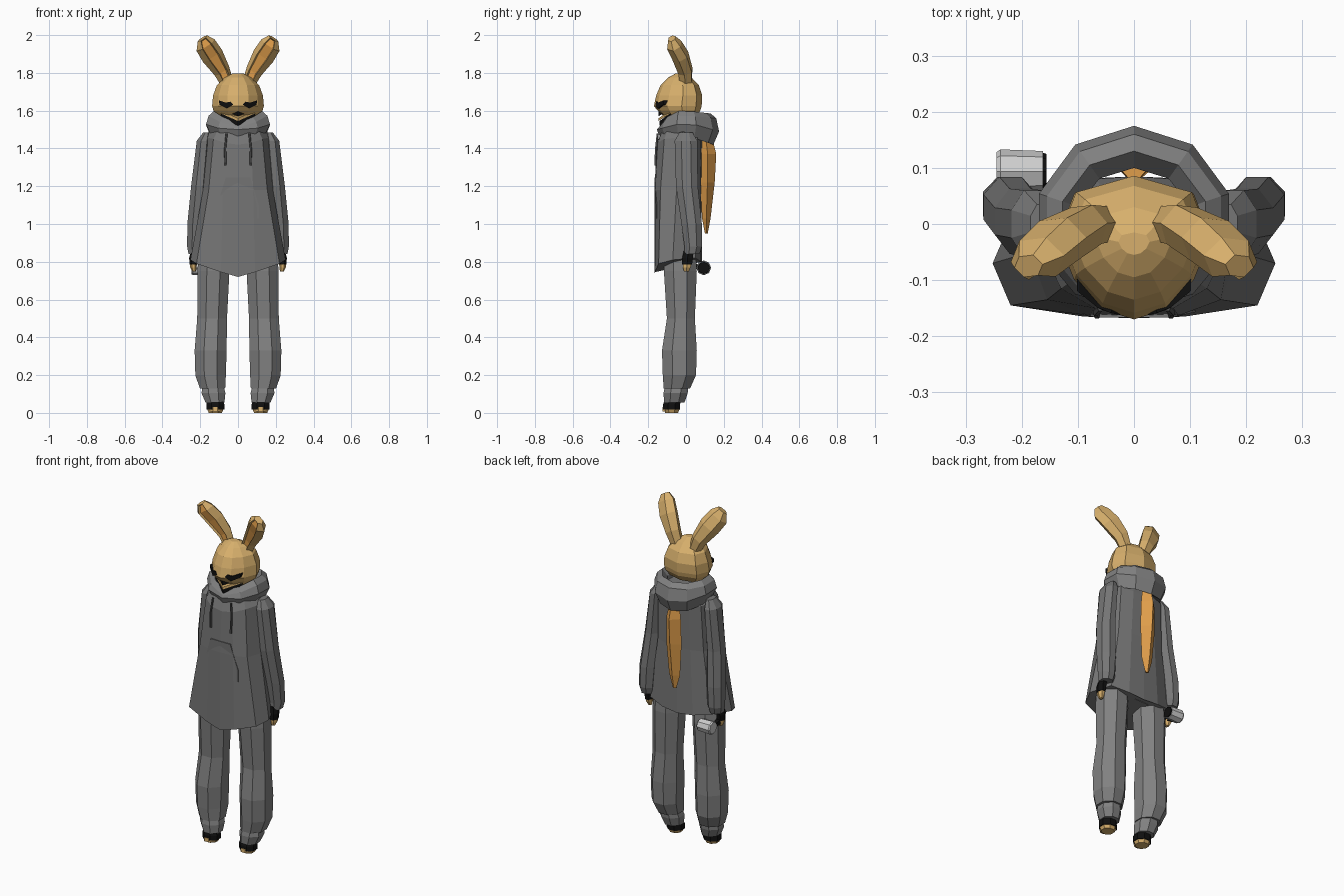
import bpy, bmesh, math
from mathutils import Vector

if "Cube" in bpy.data.objects:
    bpy.data.objects.remove(bpy.data.objects["Cube"])


def material(name, r, g, b):
    m = bpy.data.materials.new(name)
    m.diffuse_color = (r, g, b, 1)
    m.use_nodes = True
    m.node_tree.nodes["Principled BSDF"].inputs["Base Color"].default_value = m.diffuse_color
    return m


FUR = material("tan_fur", 0.68, 0.43, 0.15)
ORANGE = material("orange_inner_ear", 0.74, 0.34, 0.07)
GREY = material("hoodie_grey", 0.18, 0.18, 0.18)
TROUSER = material("trouser_grey", 0.22, 0.22, 0.22)
DARK = material("dark_grey", 0.09, 0.09, 0.09)
BLACK = material("black", 0.005, 0.005, 0.005)
PALE = material("pale_grey", 0.62, 0.62, 0.62)


def oval(x, y, z, rx, ry, n=8):
    """Horizontal ring with a flat side to the front."""
    return [(x + rx * math.sin((i + .5) * math.tau / n) / math.cos(math.pi / n) ** .5,
             y - ry * math.cos((i + .5) * math.tau / n) / math.cos(math.pi / n), z) for i in range(n)]


def mirrored(half):
    """Closed ring from points running front to back on +x."""
    return half + [(-x, y, z) for x, y, z in half[-2:0:-1]]


def loft(name, rings, mats, closed=False, rule=None):
    bm = bmesh.new()
    rows = [[bm.verts.new(p) for p in ring] for ring in rings]
    n = len(rows[0])
    pairs = list(zip(rows, rows[1:])) + ([(rows[-1], rows[0])] if closed else [])
    for a, b in pairs:
        for i in range(n):
            j = (i + 1) % n
            bm.faces.new((a[i], a[j], b[j], b[i]))
    if not closed:
        bm.faces.new(rows[0])
        bm.faces.new(rows[-1])
    bmesh.ops.recalc_face_normals(bm, faces=bm.faces)
    if rule:
        rule(bm)
    me = bpy.data.meshes.new(name)
    bm.to_mesh(me)
    bm.free()
    for m in mats:
        me.materials.append(m)
    ob = bpy.data.objects.new(name, me)
    bpy.context.collection.objects.link(ob)
    return ob


def tube(name, specs, mat, n=8):
    return loft(name, [oval(*s, n=n) for s in specs], [mat])


def both(fn):
    for side, s in (("right", 1), ("left", -1)):
        fn(side, s)


# Hoodie body, with a hem dipping to a point in front
hem = [(0, -.168, .72), (.09, -.165, .745), (.22, -.145, .79), (.252, -.07, .81),
       (.2, .05, .82), (.1, .08, .80), (0, .085, .79)]
waist = [(0, -.167, 1.18), (.08, -.163, 1.18), (.155, -.135, 1.18), (.185, -.05, 1.18),
         (.15, .05, 1.18), (.08, .075, 1.18), (0, .08, 1.18)]
chest = [(0, -.155, 1.42), (.07, -.15, 1.43), (.13, -.115, 1.45), (.175, -.02, 1.46),
         (.14, .06, 1.45), (.07, .08, 1.44), (0, .085, 1.44)]
neck = [(x * .7, y * .75, 1.53) for x, y, z in chest]
loft("hoodie_body", [mirrored(r) for r in (hem, waist, chest, neck)], [GREY])

# Front pocket
pocket = [(-.11, -.157, 1.10), (-.065, -.167, 1.245), (.065, -.167, 1.245), (.11, -.157, 1.10),
          (.11, -.157, 1.03), (-.11, -.157, 1.03)]
loft("pocket", [pocket, [(x, y + .02, z) for x, y, z in pocket]], [GREY])

# Hood: a slumped collar swept round the neck, lowest at the front
hood = []
for i in range(10):
    a = math.tau * i / 10
    s, f = math.sin(a), math.cos(a)              # f = 1 at the front
    back, front = max(-f, 0), max(f, 0)
    ox, oy = .178 * s, (-.155 * f if f > 0 else -.175 * f)
    ix, iy = .105 * s, (-.105 * f if f > 0 else -.10 * f)
    top = 1.60 - .065 * front ** 3 - .015 * back
    low = 1.47 - .05 * back - .015 * front ** 3
    mid = 1.54 - .05 * back - .04 * front
    mix = lambda t: (ix + (ox - ix) * t, iy + (oy - iy) * t)
    hood.append([(*mix(1), mid), (*mix(.8), top - .025), (*mix(.4), top), (*mix(0), top - .04),
                 (*mix(0), low + .03), (*mix(.6), low)])
loft("hood", hood, [TROUSER], closed=True)

# Head: an egg narrowing to the nose
def head_ring(z, w, yf, yb):
    half = [(0, 0), (.42, .07), (.78, .28), (1, .58), (.78, .88), (0, 1)]
    return mirrored([(w * x, yf + (yb - yf) * t, z) for x, t in half])


loft("head", [head_ring(*r) for r in (
    (1.565, .105, -.115, .05), (1.60, .13, -.15, .075), (1.625, .137, -.170, .083),
    (1.68, .132, -.158, .086), (1.735, .112, -.135, .068), (1.775, .07, -.095, .03),
    (1.797, .028, -.055, -.015))], [FUR])

# Open mouth below the muzzle, and lower jaw
for name, mat, z, h, d in (("mouth", BLACK, 1.58, .04, .006), ("jaw", FUR, 1.555, .014, .006),
                           ("throat", BLACK, 1.53, .025, 0)):
    v = [(-.09, -.085, z + .03), (0, -.140 - d, z - .01), (.09, -.085, z + .03), (0, -.02, z + .02)]
    loft(name, [v, [(x, y, q + h) for x, y, q in v]], [mat])


# Eyes: dark slanted patches
def eye(side, s):
    pts = [(.025, -.160, 1.632), (.06, -.150, 1.612), (.098, -.118, 1.632),
           (.102, -.117, 1.655), (.065, -.147, 1.642), (.04, -.157, 1.648)]
    loft(side + "_eye", [[(s * x, y + o, z) for x, y, z in pts] for o in (-.002, .03)], [BLACK])


both(eye)


# Ears: bent forward and outward, with a sunken inner face
def ear(side, s):
    d = Vector((s * .5, -.28, .82)).normalized()
    front = Vector((s * -.12, -1, 0))
    front = (front - d * front.dot(d)).normalized()
    u = d.cross(front)
    rings = []
    for x, y, z, w, t in ((.052, .0, 1.735, .034, .036), (.085, -.003, 1.81, .045, .042),
                          (.135, -.03, 1.89, .06, .046), (.172, -.062, 1.947, .057, .042),
                          (.188, -.075, 1.982, .03, .022)):
        c = Vector((s * x, y, z))
        rings.append([c + u * w * math.sin(k) + front * t * math.cos(k)
                      for k in [(i + .5) * math.tau / 6 for i in range(6)]])

    def sink(bm):
        faces = [f for f in bm.faces if f.normal.dot(front) > .8]
        bmesh.ops.inset_region(bm, faces=faces, thickness=.005, depth=-.014)
        for f in faces:
            f.material_index = 1
    loft(side + "_ear", rings, [FUR, ORANGE], rule=sink)


both(ear)

# Ear-shaped hanging strip on the back of the hood
loft("back_strip", [mirrored([(0, y0, z), (w, (y0 + y1) / 2, z), (0, y1, z)]) for z, w, y0, y1 in (
    (1.45, .03, .07, .14), (1.37, .046, .07, .16), (1.22, .05, .075, .152),
    (1.03, .036, .085, .13), (.95, .012, .10, .115))], [ORANGE])


# Limbs, hands, feet and drawstrings
def limbs(side, s):
    def part(name, specs, mat, n=8):
        tube(side + "_" + name, [(s * p[0], *p[1:]) for p in specs], mat, n)
    part("sleeve", ((.165, 0, 1.485, .02, .035), (.18, 0, 1.44, .04, .06), (.203, .005, 1.2, .047, .058),
                    (.22, .03, 1.0, .05, .054), (.225, .038, .88, .046, .046),
                    (.225, .032, .84, .038, .04)), GREY)
    part("glove", ((.228, .015, .86, .02, .026), (.236, .008, .82, .021, .028),
                   (.236, .006, .785, .019, .026)), BLACK, 6)
    part("fingers", ((.236, .006, .795, .017, .023), (.236, .004, .77, .016, .02),
                     (.232, .002, .748, .009, .012)), FUR, 6)
    part("trouser_leg", ((.125, -.03, .88, .085, .08), (.13, -.03, .75, .088, .087),
                         (.137, -.027, .5, .082, .074), (.145, -.035, .33, .088, .092),
                         (.145, -.035, .2, .084, .088), (.135, -.048, .13, .07, .07)), TROUSER)
    part("trouser_cuff", ((.132, -.05, .14, .058, .062), (.13, -.055, .105, .066, .064),
                          (.122, -.062, .055, .052, .054)), TROUSER)
    part("shoe", ((.122, -.07, .07, .042, .042), (.12, -.076, .045, .05, .045),
                  (.12, -.076, .018, .05, .045)), BLACK)
    part("sole", ((.12, -.076, .02, .045, .042), (.12, -.076, 0, .036, .034)), FUR)
    part("toe", ((.12, -.112, .03, .022, .012), (.12, -.112, .008, .024, .013)), FUR, 6)
    part("drawstring", ((.06, -.15, 1.48, .005, .005), (.068, -.158, 1.40, .005, .006),
                        (.066, -.162, 1.31, .006, .006)), DARK, 5)


both(limbs)
# Hips joining the trouser legs under the hoodie
tube("hips", ((0, -.03, .80, .14, .075), (0, -.03, .92, .17, .085)), TROUSER)


# Hand-held cylinder with a dark end
def barrel_ring(x, r):
    return [(x, .094 + r * math.cos(i * math.tau / 8), .768 + r * math.sin(i * math.tau / 8))
            for i in range(8)]


loft("held_cylinder", [barrel_ring(-.245, .034), barrel_ring(-.238, .039), barrel_ring(-.162, .036)], [PALE])
loft("cylinder_end", [barrel_ring(-.163, .033), barrel_ring(-.156, .031)], [BLACK])
loft("cylinder_grip", [[(x, y, z) for y, z in ((.0, .775), (.07, .76), (.07, .785), (.0, .80))]
                       for x in (-.245, -.222)], [BLACK])
